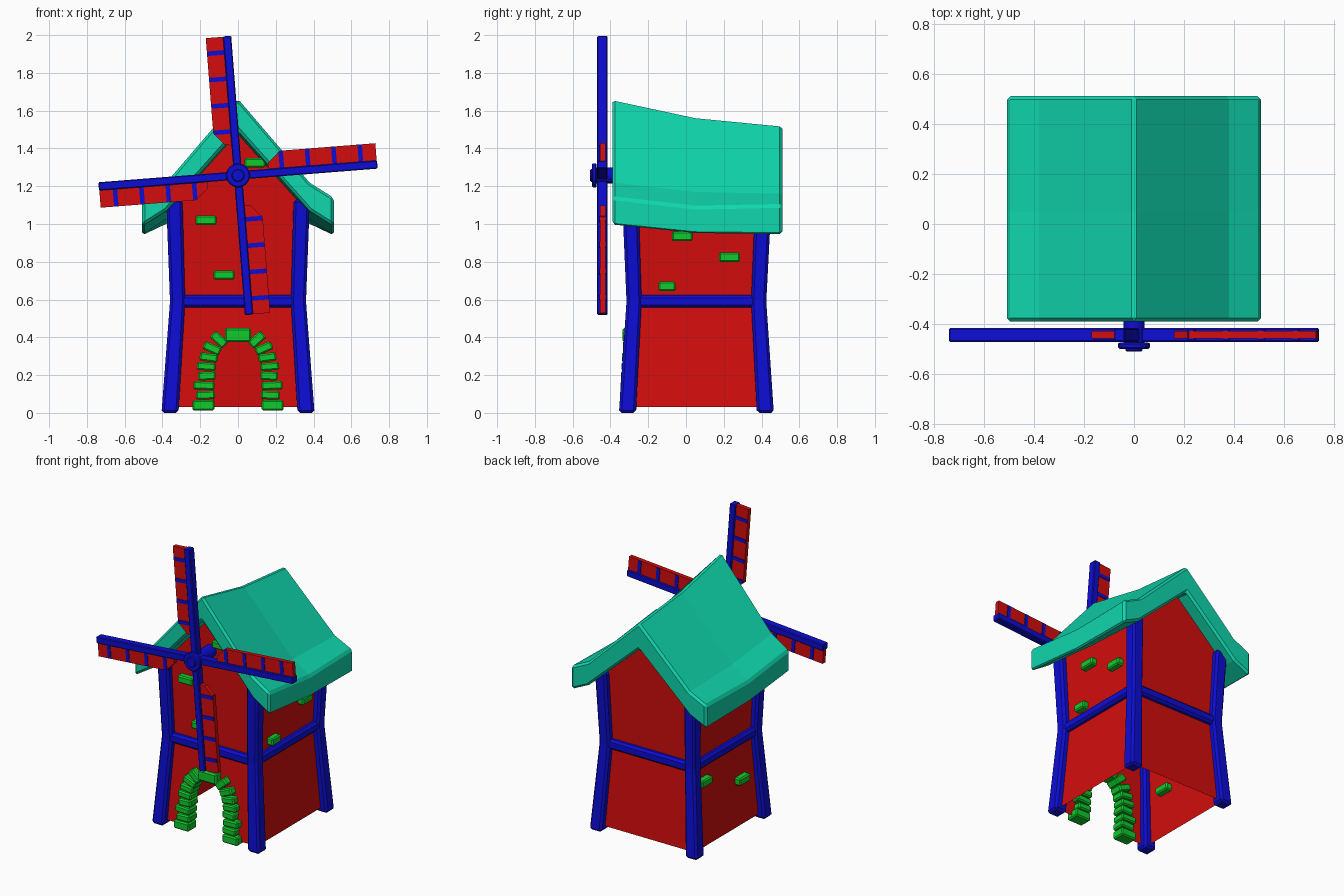
import bpy, bmesh
from math import radians, pi
from mathutils import Matrix, Vector

cube = bpy.data.objects.get("Cube")
if cube:
    bpy.data.objects.remove(cube, do_unlink=True)


def material(name, rgb):
    m = bpy.data.materials.new(name)
    m.use_nodes = True
    m.diffuse_color = (*rgb, 1)
    m.node_tree.nodes["Principled BSDF"].inputs["Base Color"].default_value = (*rgb, 1)
    return m


RED = material("red_wall", (0.66, 0.004, 0.004))
BLUE = material("blue_timber", (0.004, 0.004, 0.66))
TEAL = material("teal_roof", (0.005, 0.68, 0.42))
GREEN = material("green_brick", (0.005, 0.6, 0.025))


def finish(name, bm, mat, bevel=0.0, matrix=None):
    """Turn a bmesh into a named object with an optional edge bevel."""
    bmesh.ops.recalc_face_normals(bm, faces=bm.faces)
    if matrix:
        bm.transform(matrix)
    mesh = bpy.data.meshes.new(name)
    bm.to_mesh(mesh)
    bm.free()
    mesh.materials.append(mat)
    ob = bpy.data.objects.new(name, mesh)
    bpy.context.collection.objects.link(ob)
    if bevel:
        mod = ob.modifiers.new("bevel", 'BEVEL')
        mod.width, mod.segments, mod.limit_method = bevel, 1, 'ANGLE'
    return ob


def loft(name, rings, mat, bevel=0.0, matrix=None):
    """Skin a series of equal rings and cap both ends."""
    bm = bmesh.new()
    loops = [[bm.verts.new(p) for p in ring] for ring in rings]
    n = len(loops[0])
    for a, b in zip(loops, loops[1:]):
        for i in range(n):
            j = (i + 1) % n
            bm.faces.new((a[i], a[j], b[j], b[i]))
    bm.faces.new(loops[0])
    bm.faces.new(loops[-1])
    return finish(name, bm, mat, bevel, matrix)


def prism(name, outline, y0, y1, mat, bevel=0.0, matrix=None):
    """Extrude an x-z outline along y."""
    return loft(name, [[(x, y, z) for x, z in outline] for y in (y0, y1)], mat, bevel, matrix)


def box(name, centre, size, mat, bevel=0.0, tilt=0.0, matrix=None):
    w, d, h = (s / 2 for s in size)
    place = Matrix.Translation(centre) @ Matrix.Rotation(tilt, 4, 'Y')
    if matrix:
        place = matrix @ place
    return prism(name, [(-w, -h), (w, -h), (w, h), (-w, h)], -d, d, mat, bevel, place)


def cylinder(name, radius, y0, y1, z, mat, bevel=0.0):
    bm = bmesh.new()
    bmesh.ops.create_cone(bm, cap_ends=True, segments=16, radius1=radius,
                          radius2=radius, depth=y1 - y0)
    place = Matrix.Translation((0, (y0 + y1) / 2, z)) @ Matrix.Rotation(pi / 2, 4, 'X')
    return finish(name, bm, mat, bevel, place)


# Body plan at foot, waist and eaves: half width, front y, back y
FOOT, WAIST, EAVES = (0.36, -0.31, 0.42), (0.32, -0.275, 0.385), (0.337, -0.295, 0.41)
Z_FOOT, Z_WAIST, Z_FRONT, Z_BACK = 0.03, 0.59, 1.13, 1.08


def plan(z):
    """Half width, front y and back y of the walls at height z."""
    if z < Z_WAIST:
        a, b, t = FOOT, WAIST, z / Z_WAIST
    else:
        a, b, t = WAIST, EAVES, (z - Z_WAIST) / (Z_FRONT - Z_WAIST)
    return [p + (q - p) * t for p, q in zip(a, b)]


# Walls: open floor, arched doorway in the front, gables under the roof
bm = bmesh.new()


def face(points):
    bm.faces.new([bm.verts.new(p) for p in points])


def corner(sx, back, z):
    w, f, b = plan(z)
    return (sx * w, b if back else f, z)


half_arch = [(0.13, Z_FOOT), (0.13, 0.25), (0.105, 0.33), (0.06, 0.385)]
arch = half_arch + [(-x, z) for x, z in reversed(half_arch)]
face([corner(-1, 0, Z_WAIST), corner(1, 0, Z_WAIST), corner(1, 0, Z_FOOT)]
     + [(x, plan(z)[1], z) for x, z in arch] + [corner(-1, 0, Z_FOOT)])
face([corner(s, 1, z) for s, z in ((-1, Z_FOOT), (1, Z_FOOT), (1, Z_WAIST), (-1, Z_WAIST))])
for back, z_top, apex in ((0, Z_FRONT, 1.53), (1, Z_BACK, 1.43)):
    face([corner(-1, back, Z_WAIST), corner(1, back, Z_WAIST), corner(1, back, z_top),
          (0, EAVES[1 + back], apex), corner(-1, back, z_top)])
for s in (-1, 1):
    face([corner(s, 0, Z_FOOT), corner(s, 1, Z_FOOT), corner(s, 1, Z_WAIST), corner(s, 0, Z_WAIST)])
    face([corner(s, 0, Z_WAIST), corner(s, 1, Z_WAIST), corner(s, 1, Z_BACK), corner(s, 0, Z_FRONT)])
bmesh.ops.remove_doubles(bm, verts=bm.verts, dist=0.0005)
finish("walls", bm, RED)

# Corner posts, pinched at the waist
for sx, side in ((-1, "right"), (1, "left")):
    for back, end in ((0, "front"), (1, "back")):
        rings = []
        for z, r in ((0.0, 0.045), (Z_WAIST, 0.04), (Z_BACK if back else Z_FRONT, 0.043)):
            x, y, _ = corner(sx, back, z)
            rings.append([(x - r, y - r, z), (x + r, y - r, z), (x + r, y + r, z), (x - r, y + r, z)])
        loft(f"{end}_{side}_post", rings, BLUE, 0.014)

# Waist beams
w, f, b = WAIST
for name, y in (("front_beam", f), ("back_beam", b)):
    box(name, (0, y, Z_WAIST), (2 * w, 0.066, 0.066), BLUE, 0.014)
for name, x in (("right_beam", -w), ("left_beam", w)):
    box(name, (x, (f + b) / 2, Z_WAIST), (0.066, b - f, 0.066), BLUE, 0.014)

# Sagging roof: y, ridge, kink and eave heights, edge thickness
rings = []
for y, ridge, kink, eave, t in ((-0.39, 1.665, 1.22, 1.14, 0.15),
                                (0.05, 1.57, 1.17, 1.09, 0.145),
                                (0.51, 1.525, 1.16, 1.10, 0.16)):
    top = [(-0.507, eave), (-0.38, kink), (0, ridge), (0.38, kink), (0.507, eave)]
    under = [(x, z - t - (0.02 if x == 0 else 0)) for x, z in reversed(top)]
    rings.append([(x, y, z) for x, z in top + under])
loft("roof", rings, TEAL, 0.014)

# Doorway bricks: x, z, tilt in degrees, width, height
courses = [(0.183, 0.04, 0, 0.115, 0.056), (0.172, 0.094, 2, 0.1, 0.045),
           (0.18, 0.145, -2, 0.112, 0.044), (0.165, 0.196, 3, 0.092, 0.046),
           (0.168, 0.246, -4, 0.1, 0.042), (0.155, 0.294, -8, 0.095, 0.044),
           (0.137, 0.342, -24, 0.095, 0.046), (0.1, 0.388, -42, 0.09, 0.05)]
for i, (x, z, tilt, bw, bh) in enumerate(courses):
    for s in (-1, 1):
        box(f"door_brick_{i}", (s * x, plan(z)[1], z), (bw, 0.09, bh), GREEN, 0.008,
            radians(s * tilt))
box("door_keystone", (0, plan(0.41)[1], 0.412), (0.14, 0.1, 0.075), GREEN, 0.01)

# Loose bricks showing through the walls
for x, z in ((-0.17, 1.02), (-0.075, 0.73), (0.09, 1.325)):
    box("front_brick", (x, EAVES[1] if z > 1.2 else plan(z)[1], z), (0.112, 0.08, 0.05), GREEN, 0.008)
for s, y, z, length in ((1, -0.02, 0.935, 0.11), (1, 0.23, 0.825, 0.11), (1, -0.1, 0.67, 0.09),
                        (-1, 0.29, 0.46, 0.11), (-1, -0.1, 0.33, 0.11)):
    box("side_brick", (s * plan(z)[0], y, z), (0.08, length, 0.05), GREEN, 0.008)

# Hub and axle
HUB_Z = 1.257
cylinder("axle", 0.042, -0.485, -0.27, HUB_Z, BLUE)
cylinder("hub_disc", 0.064, -0.498, -0.473, HUB_Z, BLUE, 0.006)
cylinder("hub_cap", 0.034, -0.508, -0.48, HUB_Z, BLUE, 0.005)

# Four sails turned around the hub
for k in range(4):
    turn = (Matrix.Translation((0, -0.443, HUB_Z))
            @ Matrix.Rotation(radians(90 * k - 4.5), 4, 'Y'))
    box(f"sail_spar_{k}", (0, 0, 0.37), (0.044, 0.054, 0.74), BLUE, 0.005, matrix=turn)
    prism(f"sail_panel_{k}", [(0, 0.16), (-0.055, 0.165), (-0.113, 0.23), (-0.113, 0.738), (0, 0.738)],
          -0.013, 0.016, RED, matrix=turn)
    for i in range(4):
        box(f"sail_bar_{k}", (-0.055, 0.002, 0.235 + 0.14 * i), (0.11, 0.038, 0.024), BLUE, matrix=turn)
